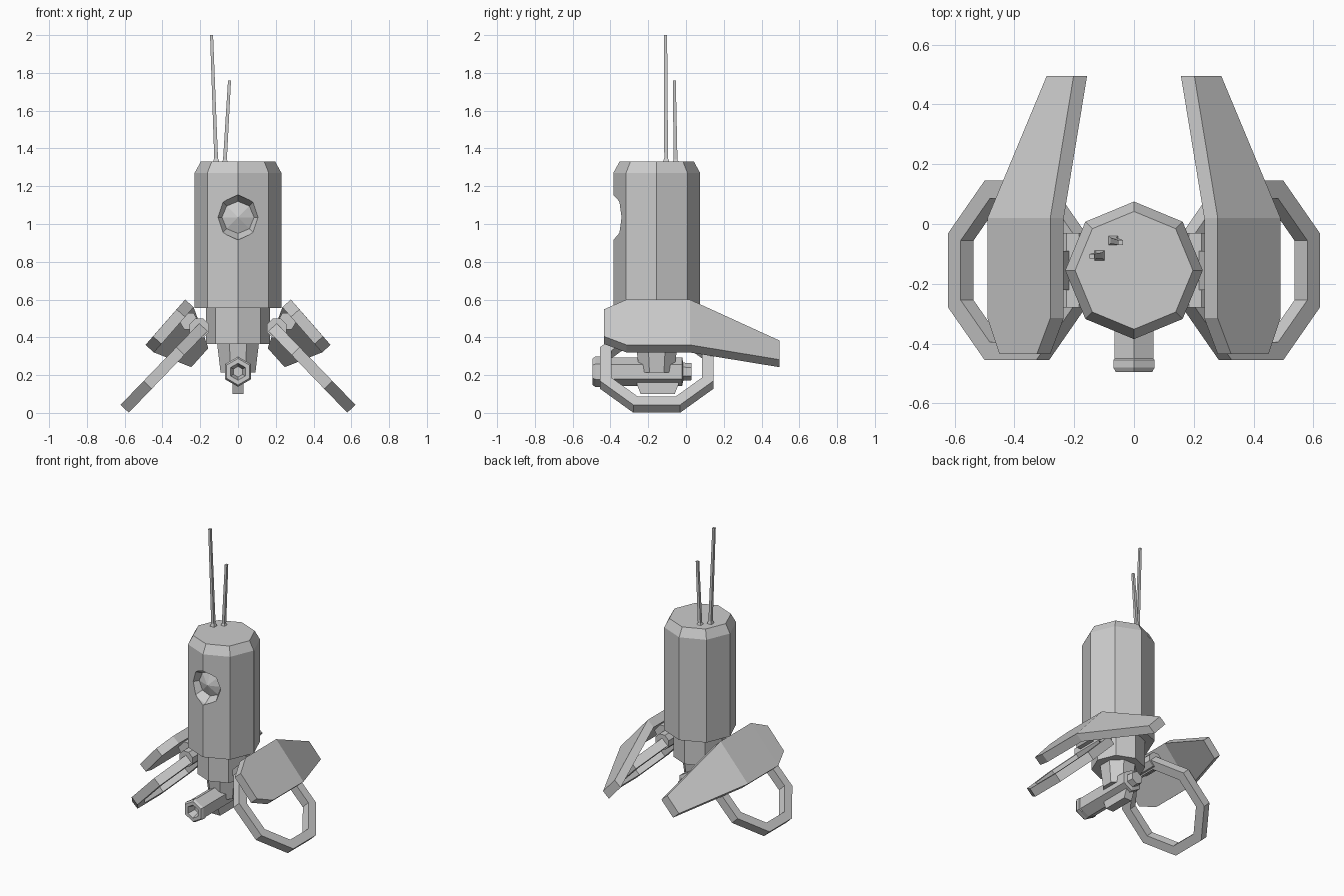
import bpy, bmesh, math
from mathutils import Vector, Matrix

if "Cube" in bpy.data.objects:
    bpy.data.objects.remove(bpy.data.objects["Cube"])


def make(name, verts, faces):
    me = bpy.data.meshes.new(name)
    me.from_pydata(verts, [], faces)
    bm = bmesh.new()
    bm.from_mesh(me)
    bmesh.ops.remove_doubles(bm, verts=bm.verts, dist=1e-5)
    bmesh.ops.recalc_face_normals(bm, faces=bm.faces)
    bm.to_mesh(me)
    bm.free()
    ob = bpy.data.objects.new(name, me)
    bpy.context.collection.objects.link(ob)
    return ob


def loft(name, rings, closed=False):
    """Skin a list of equal-length vertex rings; cap the ends unless closed."""
    n, m = len(rings[0]), len(rings)
    verts = [v for r in rings for v in r]
    faces = []
    for i in range(m if closed else m - 1):
        for j in range(n):
            a, b = i * n, ((i + 1) % m) * n
            k = (j + 1) % n
            faces.append((a + j, a + k, b + k, b + j))
    if not closed:
        faces += [tuple(range(n)), tuple((m - 1) * n + j for j in range(n))]
    return make(name, verts, faces)


def lathe(name, profile, sides, origin, axis='Z', turn=0.0):
    """Profile of (radius, height) turned about Z or Y; a zero radius closes to a point."""
    rings = []
    for r, h in profile:
        ring = []
        for j in range(sides):
            a = turn + 2 * math.pi * j / sides
            c, s = max(r, 1e-6) * math.cos(a), max(r, 1e-6) * math.sin(a)
            p = (c, s, h) if axis == 'Z' else (c, h, s)
            ring.append(tuple(Vector(p) + Vector(origin)))
        rings.append(ring)
    return loft(name, rings)


CY = -0.155

# Main octagonal body with a bevelled top
body = lathe("body", [(0.23, 0.555), (0.23, 1.27), (0.197, 1.33)], 8, (0, CY, 0))

# Eye socket cut, its floor being a shallow faceted dome
cutter = lathe("eye_cutter", [(0, -0.45), (0.125, -0.45), (0.117, -0.36),
                              (0.085, -0.305), (0, -0.337)], 8, (0, 0, 1.035), 'Y')
cutter.hide_render = True
mod = body.modifiers.new("eye_socket", 'BOOLEAN')
mod.operation = 'DIFFERENCE'
mod.solver = 'EXACT'
mod.object = cutter
bpy.context.view_layer.objects.active = body
bpy.ops.object.modifier_apply(modifier=mod.name)
bpy.data.objects.remove(cutter)

# Neck and tapered column below the body
lathe("neck", [(0.17, 0.365), (0.17, 0.56)], 8, (0, CY, 0))
lathe("lower_column", [(0.1, 0.215), (0.12, 0.37)], 8, (0, CY, 0), 'Z', math.pi / 8)

# Slung gun barrel with hollow muzzle
lathe("gun_barrel", [(0, -0.44), (0.028, -0.44), (0.045, -0.495), (0.07, -0.495),
                     (0.08, -0.48), (0.08, -0.455), (0.075, -0.45), (0.075, -0.02),
                     (0.048, -0.015), (0.045, 0.03), (0, 0.03)],
      6, (0, 0, 0.218), 'Y', math.pi / 6)


# Keel under the gun
def rect(hx, y0, y1, z):
    return [(-hx, y0, z), (hx, y0, z), (hx, y1, z), (-hx, y1, z)]


loft("gun_keel", [rect(0.03, -0.24, -0.06, 0.1), rect(0.03, -0.26, -0.04, 0.15),
                  rect(0.03, -0.26, -0.04, 0.2)])

# Antennas with flared feet
for name, base, tip in (("tall_antenna", (-0.115, -0.105, 1.325), (-0.14, -0.108, 2.0)),
                        ("short_antenna", (-0.07, -0.055, 1.325), (-0.045, -0.062, 1.76))):
    rings = []
    for t, h in ((0, 0.018), (0.035, 0.01), (1, 0.008)):
        c = Vector(base).lerp(Vector(tip), t)
        rings.append([(c.x + sx * h, c.y + sy * h, c.z)
                      for sx, sy in ((-1, -1), (1, -1), (1, 1), (-1, 1))])
    loft(name, rings)

# Paired wings, ring-shaped legs and hinges
d = math.radians(46)
down = Vector((math.cos(d), 0, -math.sin(d)))   # along the leg plane
norm = Vector((math.sin(d), 0, math.cos(d)))    # leg thickness direction
foot = Vector((0.6, CY, 0.022))
for side, s in (("right", 1), ("left", -1)):
    # wing stations: y, upper edge (x, z), outer edge (x, z)
    stations = [(-0.435, 0.325, 0.548, 0.45, 0.405), (-0.315, 0.28, 0.6, 0.49, 0.36),
                (0.02, 0.28, 0.6, 0.49, 0.36), (0.495, 0.202, 0.383, 0.292, 0.282)]
    t = 0.045
    loft(side + "_wing", [[(s * xa, y, za), (s * xb, y, zb),
                           (s * (xb - t), y, zb - 0.04), (s * (xa - t), y, za - 0.04)]
                          for y, xa, za, xb, zb in stations])

    # octagonal ring leg
    centre = foot - down * 0.3
    rings = []
    for k in range(8):
        a = math.pi / 8 + k * math.pi / 4
        u = down * math.cos(a) + Vector((0, math.sin(a), 0))
        ring = []
        for apothem, n in ((0.3, -0.03), (0.3, 0.03), (0.24, 0.03), (0.24, -0.03)):
            p = centre + u * (apothem / math.cos(math.pi / 8)) + norm * n
            ring.append((s * p.x, p.y, p.z))
        rings.append(ring)
    loft(side + "_ring_leg", rings, closed=True)

    # hinge joining leg, wing and neck
    lathe(side + "_hinge", [(0.055, -0.28), (0.055, -0.03)], 8,
          (s * 0.205, 0, 0.448), 'Y', math.pi / 8)
    lathe(side + "_wing_mount", [(0.05, -0.22), (0.05, -0.09)], 6,
          (s * 0.26, 0, 0.485), 'Y')
